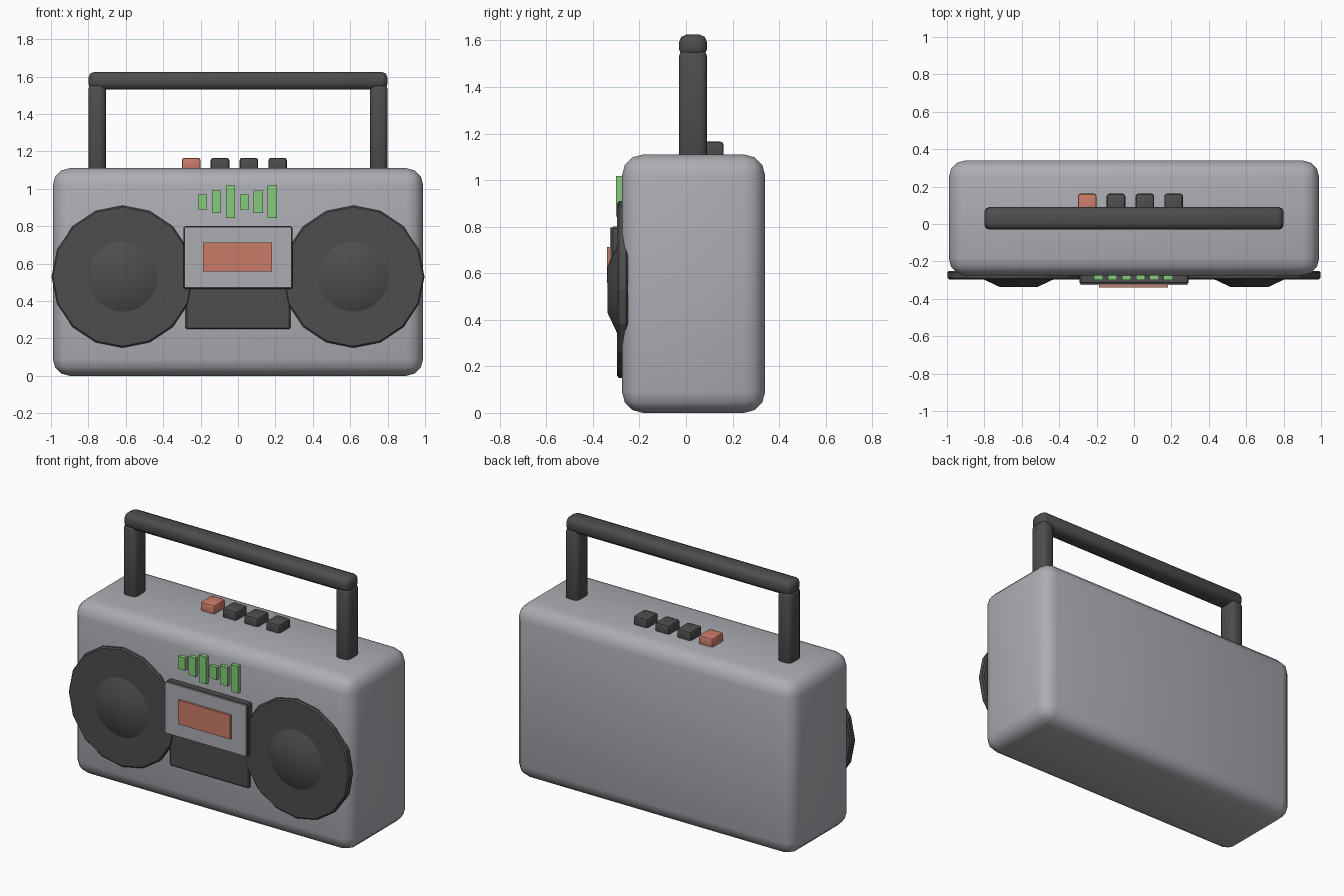
import bpy
import math

cube = bpy.data.objects.get("Cube")
if cube:
    bpy.data.objects.remove(cube, do_unlink=True)


def material(name, rgb):
    m = bpy.data.materials.new(name)
    m.use_nodes = True
    m.diffuse_color = (*rgb, 1)
    m.node_tree.nodes["Principled BSDF"].inputs["Base Color"].default_value = (*rgb, 1)
    return m


grey = material("silver grey", (0.41, 0.42, 0.45))
dark = material("charcoal", (0.075, 0.075, 0.075))
green = material("level green", (0.24, 0.6, 0.2))
coral = material("coral", (0.6, 0.2, 0.14))


def finish(obj, name, mat, bevel=0, segments=2, smooth=None):
    """Name, colour, bevel and shade one part."""
    obj.name = obj.data.name = name
    obj.data.materials.append(mat)
    bpy.ops.object.transform_apply(location=False, rotation=True, scale=True)
    if bevel:
        mod = obj.modifiers.new("Bevel", "BEVEL")
        mod.width = bevel
        mod.segments = segments
        mod.limit_method = "ANGLE"
        bpy.ops.object.modifier_apply(modifier=mod.name)
    if smooth == "all":
        bpy.ops.object.shade_smooth()
    elif smooth:
        bpy.ops.object.shade_smooth_by_angle(angle=math.radians(smooth))
    return obj


def box(name, mat, x, y, z, **kw):
    """Box given by its (min, max) range on each axis."""
    spans = (x, y, z)
    bpy.ops.mesh.primitive_cube_add(size=1, location=[(a + b) / 2 for a, b in spans])
    obj = bpy.context.object
    obj.scale = [b - a for a, b in spans]
    return finish(obj, name, mat, **kw)


def cone(name, mat, x, z, back, front, r_back, r_front, sides, **kw):
    """Round part whose axis points to the front."""
    bpy.ops.mesh.primitive_cone_add(
        vertices=sides, radius1=r_back, radius2=r_front, depth=back - front,
        location=(x, (back + front) / 2, z), rotation=(math.pi / 2, 0, 0))
    return finish(bpy.context.object, name, mat, **kw)


# Rounded case
box("case", grey, (-0.99, 0.99), (-0.275, 0.34), (0, 1.11),
    bevel=0.09, segments=3, smooth="all")

# Speakers and handle posts, one per side
for side, s in (("right", -1), ("left", 1)):
    cone(side + "_speaker", dark, s * 0.617, 0.53, -0.25, -0.296,
         0.38, 0.38, 16, bevel=0.008, segments=1)
    cone(side + "_speaker_cone", dark, s * 0.617, 0.53, -0.29, -0.337,
         0.2, 0.1, 32, smooth=40)
    box(side + "_handle_post", dark, sorted((s * 0.707, s * 0.8)), (-0.03, 0.09),
        (1.08, 1.56), bevel=0.026, segments=2, smooth="all")

# Handle grip
box("handle_grip", dark, (-0.8, 0.8), (-0.03, 0.09), (1.53, 1.625),
    bevel=0.032, segments=2, smooth="all")

# Cassette deck: lower panel, door with pale front, window
box("deck_panel", dark, (-0.28, 0.28), (-0.292, -0.25), (0.25, 0.6),
    bevel=0.006, segments=1)
box("cassette_door", dark, (-0.292, 0.292), (-0.322, -0.26), (0.465, 0.8),
    bevel=0.008, segments=1)
box("cassette_door_front", grey, (-0.287, 0.287), (-0.327, -0.319), (0.471, 0.796))
box("cassette_window", coral, (-0.187, 0.183), (-0.34, -0.325), (0.558, 0.712))

# Level meter bars
for i in range(6):
    x = -0.19 + i * 0.0748
    half = (0.04, 0.06, 0.087)[i % 3]
    box(f"level_bar_{i + 1}", green, (x - 0.025, x + 0.025), (-0.3, -0.26),
        (0.93 - half, 0.93 + half))

# Top buttons, the record button being coral
for i in range(4):
    x = -0.25 + i * 0.154
    box(f"button_{i + 1}", dark if i else coral, (x - 0.05, x + 0.05),
        (0.045, 0.162), (1.09, 1.165), bevel=0.014, segments=2, smooth=40)
